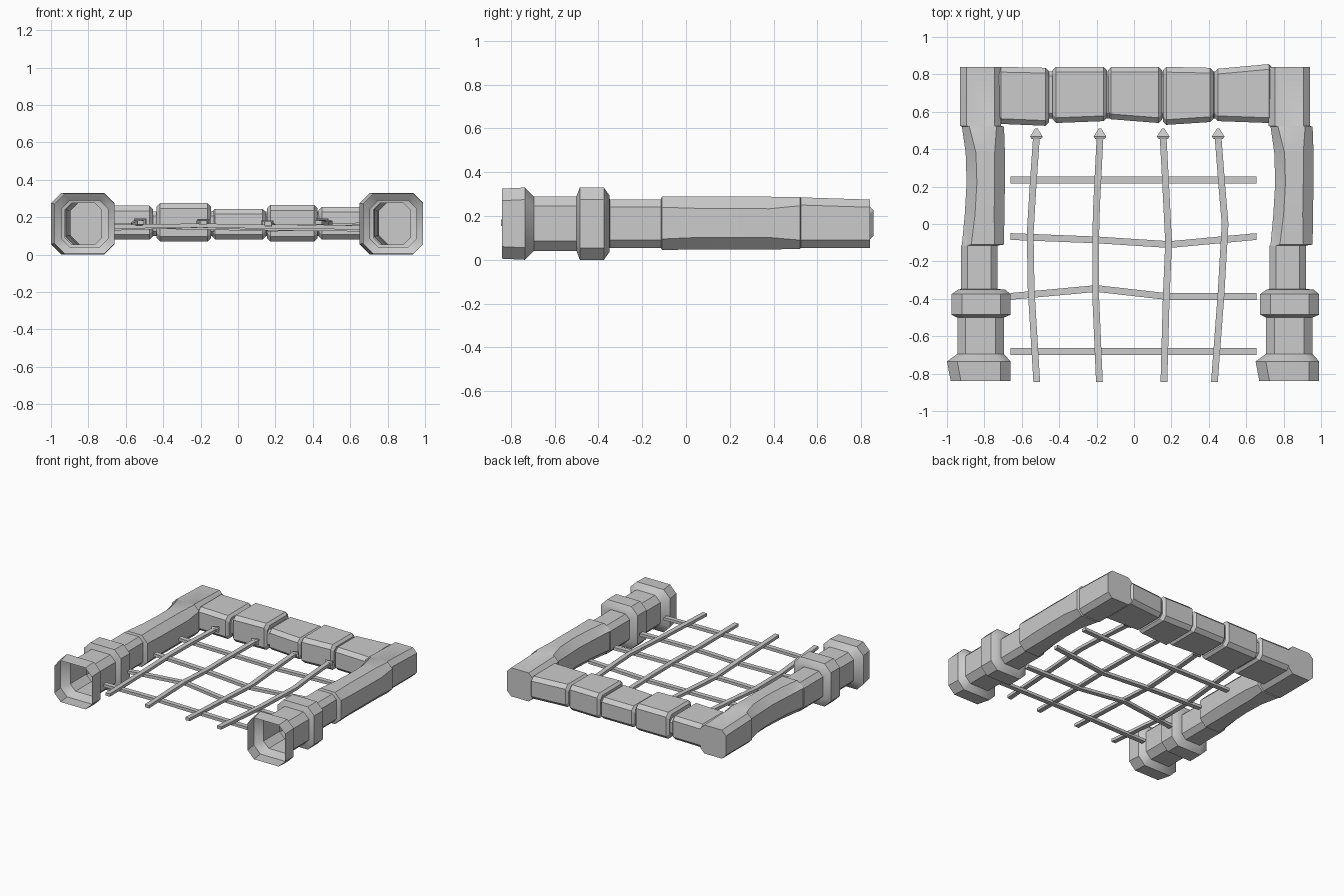
import bpy, bmesh


def loft(name, axis, sections, cap_start=True, cap_end=True, smooth=False):
    """Skin chamfered rectangles (t, a0, a1, b0, b1, chamfer) strung along x or y."""
    bm = bmesh.new()
    rings = []
    for t, a0, a1, b0, b1, c in sections:
        if c:
            pts = [(a0 + c, b0), (a1 - c, b0), (a1, b0 + c), (a1, b1 - c),
                   (a1 - c, b1), (a0 + c, b1), (a0, b1 - c), (a0, b0 + c)]
        else:
            pts = [(a0, b0), (a1, b0), (a1, b1), (a0, b1)]
        rings.append([bm.verts.new((t, a, b) if axis == 'x' else (a, t, b)) for a, b in pts])
    n = len(rings[0])
    for r, s in zip(rings, rings[1:]):
        for i in range(n):
            j = (i + 1) % n
            bm.faces.new((r[i], r[j], s[j], s[i]))
    bmesh.ops.recalc_face_normals(bm, faces=bm.faces)
    if cap_start:
        bm.faces.new(rings[0])
    if cap_end:
        bm.faces.new(rings[-1])
    if cap_start or cap_end:
        bmesh.ops.recalc_face_normals(bm, faces=bm.faces)
    mesh = bpy.data.meshes.new(name)
    bm.to_mesh(mesh)
    bm.free()
    ob = bpy.data.objects.new(name, mesh)
    bpy.context.collection.objects.link(ob)
    if smooth:
        bpy.ops.object.select_all(action='DESELECT')
        ob.select_set(True)
        bpy.context.view_layer.objects.active = ob
        bpy.ops.object.shade_smooth_by_angle(angle=0.6)
    return ob


# Hollow pillars: flared foot, shaft, collar, neck, worn upper shaft and end block
pillar = [
    (-.84, -.98, -.66, .005, .325, .055),
    (-.735, -1.0, -.66, .0, .33, .055),
    (-.695, -.945, -.695, .04, .29, .045),
    (-.50, -.945, -.695, .04, .29, .045),
    (-.485, -.975, -.66, .0, .33, .055),
    (-.375, -.975, -.66, .0, .33, .055),
    (-.35, -.94, -.69, .035, .295, .045),
    (-.348, -.925, -.73, .055, .275, .035),
    (-.115, -.925, -.73, .055, .275, .035),
    (-.11, -.92, -.695, .045, .29, .05),
    (.05, -.905, -.693, .047, .29, .055),
    (.22, -.895, -.69, .047, .29, .055),
    (.38, -.90, -.69, .047, .288, .055),
    (.52, -.92, -.695, .05, .287, .04),
    (.525, -.93, -.71, .055, .285, .035),
    (.84, -.93, -.71, .055, .275, .035),
]
for side, dx in (("left", 0), ("right", 1.65)):
    loft(side + "_pillar", 'y',
         [(t, a0 + dx, a1 + dx, *rest) for t, a0, a1, *rest in pillar],
         cap_start=False, smooth=True)

# Lintel stones: x0, x1, front y at each end, back y at each end, bottom, top
stones = [
    (-.73, -.455, .535, .525, .84, .835, .08, .262),
    (-.435, -.145, .54, .55, .84, .84, .07, .275),
    (-.14, .15, .56, .54, .84, .84, .08, .245),
    (.155, .425, .53, .545, .84, .835, .07, .265),
    (.43, .74, .55, .54, .83, .855, .08, .255),
]
for i, (x0, x1, f0, f1, k0, k1, b, t) in enumerate(stones):
    e, c = .018, .028
    loft(f"lintel_stone_{i + 1}", 'x', [
        (x0, f0 + e, k0 - e, b + e, t - e, c),
        (x0 + e, f0, k0, b, t, c),
        (x1 - e, f1, k1, b, t, c),
        (x1, f1 + e, k1 - e, b + e, t - e, c)])

# Core visible in the joints between stones
loft("lintel_core", 'x', [(x, .565, .815, .10, .23, .025) for x in (-.72, .73)])

# Long bars with pointed tips: points are (y, x, z)
long_bars = [
    [(-.845, -.52, .172), (-.35, -.55, .155), (-.05, -.555, .16), (.2, -.54, .17), (.46, -.522, .175)],
    [(-.845, -.185, .172), (-.38, -.205, .17), (-.07, -.205, .155), (.1, -.2, .16), (.46, -.182, .172)],
    [(-.845, .16, .165), (-.4, .172, .155), (-.1, .185, .15), (.2, .17, .16), (.46, .156, .165)],
    [(-.845, .43, .172), (-.38, .465, .165), (0, .487, .17), (.2, .47, .175), (.46, .45, .175)],
]
w, h = .018, .011
for i, path in enumerate(long_bars):
    loft(f"long_bar_{i + 1}", 'y', [(y, x - w, x + w, z - h, z + h, 0) for y, x, z in path])
    _, x, z = path[-1]
    loft(f"bar_tip_{i + 1}", 'y', [(y, x - a, x + a, z - b, z + b, 0)
                                   for y, a, b in ((.455, .025, .012), (.467, .034, .017), (.51, .007, .004))])

# Cross bars between the pillars: points are (x, y, z)
cross_bars = [
    [(-.66, .235, .155), (-.2, .235, .15), (.17, .235, .145), (.655, .235, .16)],
    [(-.66, -.067, .15), (-.2, -.085, .145), (.19, -.11, .135), (.655, -.067, .15)],
    [(-.66, -.387, .14), (-.2, -.345, .155), (.17, -.387, .14), (.655, -.387, .135)],
    [(-.66, -.682, .15), (-.2, -.682, .155), (.17, -.682, .15), (.655, -.682, .145)],
]
for i, path in enumerate(cross_bars):
    loft(f"cross_bar_{i + 1}", 'x', [(x, y - w, y + w, z - h, z + h, 0) for x, y, z in path])
